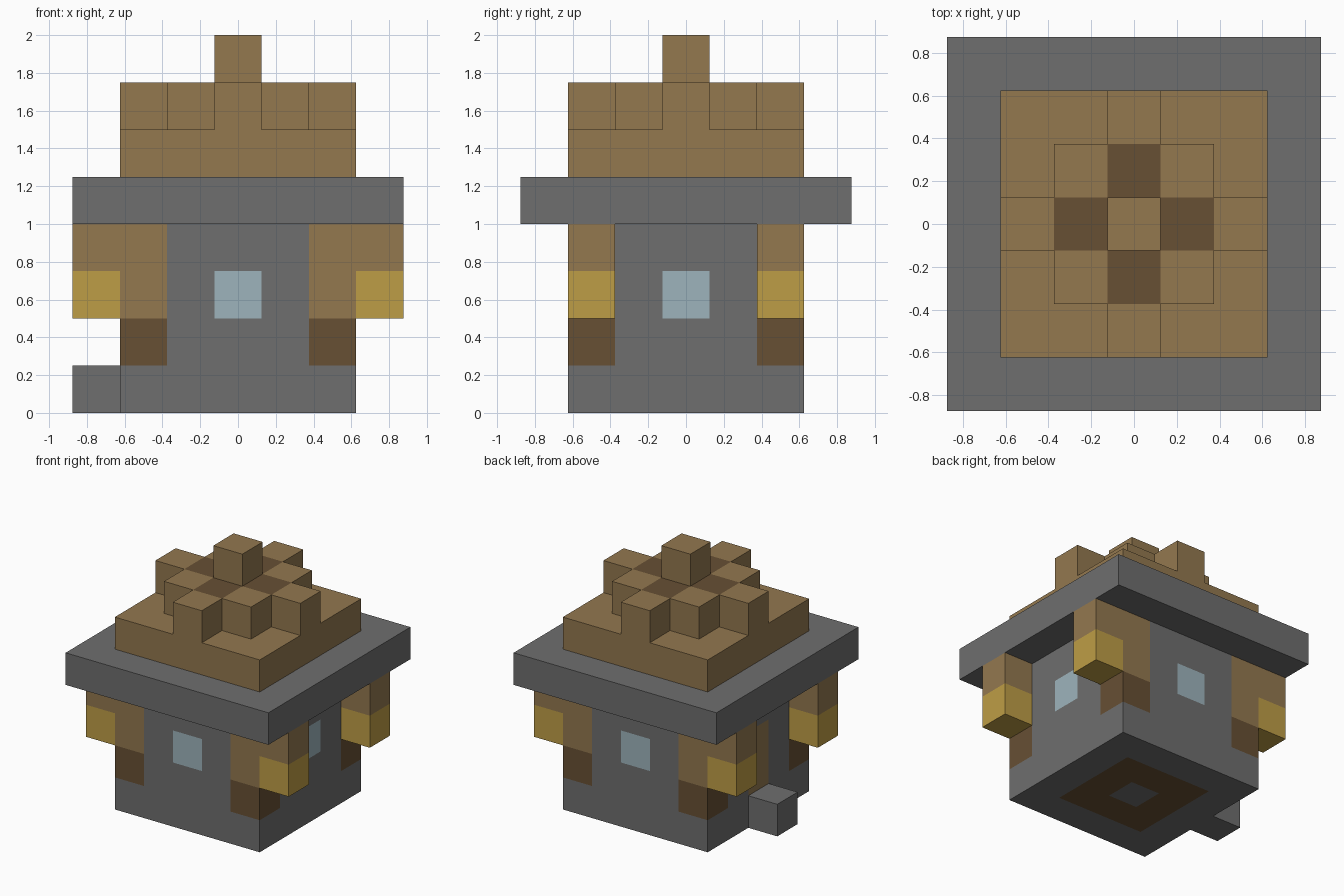
import bpy
import bmesh
from mathutils import Vector

U = 0.25  # edge length of one block

cube = bpy.data.objects.get("Cube")
if cube:
    bpy.data.objects.remove(cube, do_unlink=True)


def make_material(name, color):
    mat = bpy.data.materials.new(name)
    mat.use_nodes = True
    mat.diffuse_color = (*color, 1)
    bsdf = next(n for n in mat.node_tree.nodes if n.type == 'BSDF_PRINCIPLED')
    bsdf.inputs["Base Color"].default_value = (*color, 1)
    bsdf.inputs["Roughness"].default_value = 0.9
    return mat


MATERIALS = {
    "stone": make_material("stone grey", (0.156, 0.156, 0.156)),
    "wood": make_material("light wood", (0.292, 0.188, 0.078)),
    "dark": make_material("dark wood", (0.136, 0.080, 0.034)),
    "gold": make_material("lantern gold", (0.515, 0.337, 0.061)),
    "glass": make_material("window glass", (0.337, 0.456, 0.503)),
}
parts = {}  # part name -> {block position: colour}


def fill(part, xs, ys, zs, color):
    """Place (or recolour) a cuboid of blocks in a part."""
    blocks = parts.setdefault(part, {})
    for x in xs:
        for y in ys:
            for z in zs:
                blocks[x, y, z] = color


def span(r):
    return range(-r, r + 1)


# Walls, with a dark wood ring set in the underside
fill("walls", span(2), span(2), range(4), "stone")
fill("walls", span(1), span(1), [0], "dark")
fill("walls", [0], [0], [0], "stone")

# Windows on three sides, door on the right side
for x, y in ((0, -2), (0, 2), (2, 0)):
    fill("walls", [x], [y], [2], "glass")
fill("walls", [-2], [0], [1, 2], "wood")
fill("door_step", [-3], [0], [0], "stone")

# Corner posts and hanging lanterns
for sx, side in ((1, "left"), (-1, "right")):
    for sy, end in ((-1, "front"), (1, "back")):
        fill("walls", [2 * sx], [2 * sy], [1], "dark")
        fill("walls", [2 * sx], [2 * sy], [2, 3], "wood")
        lantern = f"{end}_{side}_lantern"
        fill(lantern, [3 * sx], [2 * sy], [2], "gold")
        fill(lantern, [3 * sx], [2 * sy], [3], "wood")

# Eaves and stepped roof
fill("eaves", span(3), span(3), [4], "stone")
fill("roof", span(2), span(2), [5], "wood")
fill("roof", span(1), span(1), [6], "wood")
for x, y in ((1, 0), (-1, 0), (0, 1), (0, -1)):
    fill("roof", [x], [y], [6], "dark")
    fill("roof", [2 * x], [2 * y], [6], "wood")
fill("roof_finial", [0], [0], [7], "wood")

occupied = {pos for blocks in parts.values() for pos in blocks}


def build(name, blocks):
    """Make one object from the exposed faces of its blocks."""
    bm = bmesh.new()
    colors = sorted(set(blocks.values()))
    for pos, color in blocks.items():
        center = Vector(pos) + Vector((0, 0, 0.5))
        for axis in range(3):
            for sign in (-1, 1):
                n = Vector((0, 0, 0))
                n[axis] = sign
                if tuple(int(a + b) for a, b in zip(pos, n)) in occupied:
                    continue
                u = Vector((0, 0, 0))
                u[(axis + 1) % 3] = 1
                v = n.cross(u)
                corners = [n + u + v, n - u + v, n - u - v, n + u - v]
                face = bm.faces.new([bm.verts.new((center + c / 2) * U) for c in corners])
                face.material_index = colors.index(color)
    bmesh.ops.remove_doubles(bm, verts=bm.verts, dist=0.001)
    mesh = bpy.data.meshes.new(name)
    bm.to_mesh(mesh)
    bm.free()
    for color in colors:
        mesh.materials.append(MATERIALS[color])
    bpy.context.collection.objects.link(bpy.data.objects.new(name, mesh))


for part_name, part_blocks in parts.items():
    build(part_name, part_blocks)
